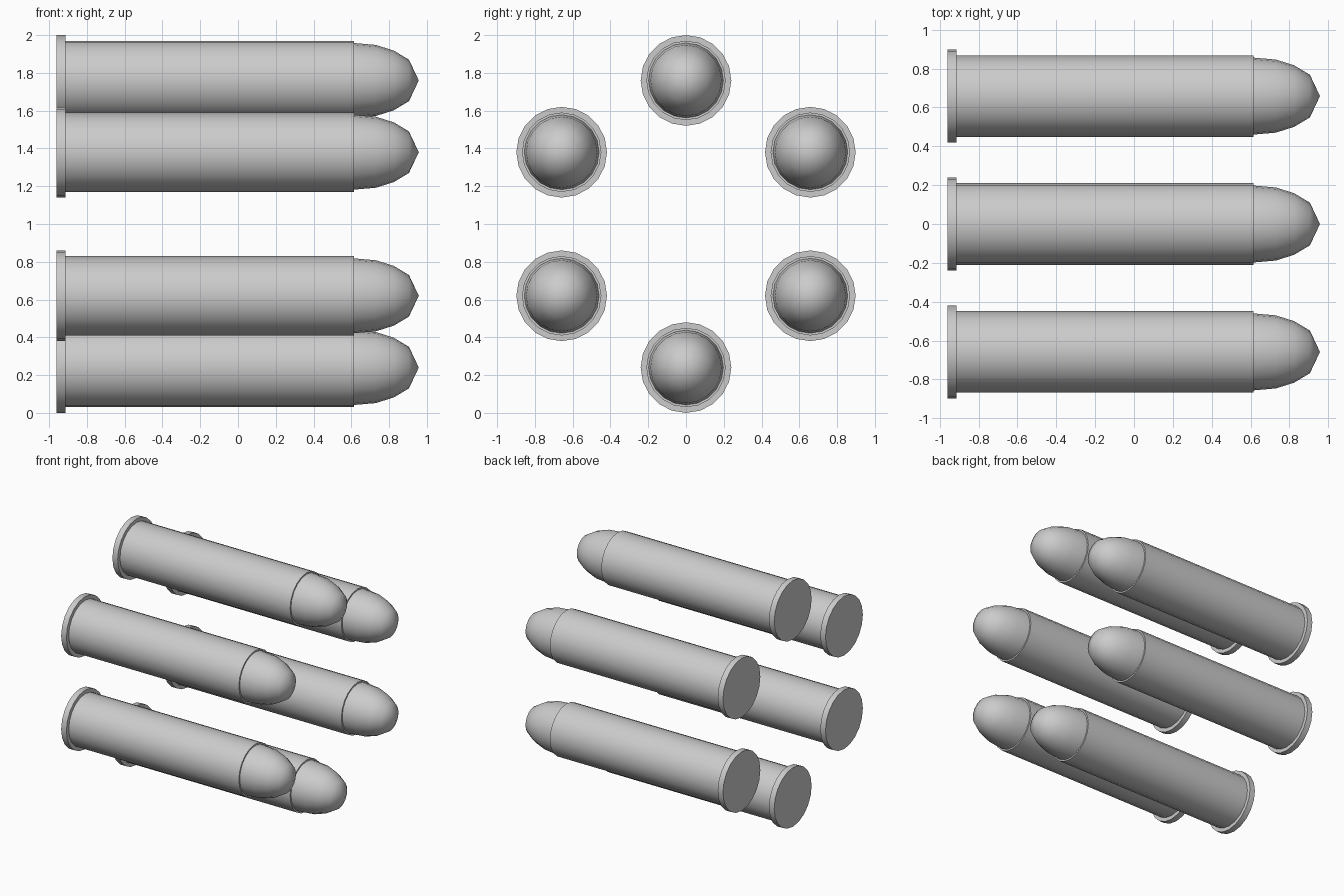
import bpy, bmesh
from math import sin, cos, pi, radians

if "Cube" in bpy.data.objects:
    bpy.data.objects.remove(bpy.data.objects["Cube"])

SIDES = 20
RING = 0.76  # distance of each round from the ring's centre


def lathe(name, profile, cy, cz):
    """Revolve (x, radius) points about an x-direction axis at (cy, cz)."""
    bm = bmesh.new()
    rings = []
    for x, r in profile:
        if r == 0:
            rings.append([bm.verts.new((x, 0, 0))])
        else:
            rings.append([bm.verts.new((x, r * cos(2 * pi * i / SIDES), r * sin(2 * pi * i / SIDES)))
                          for i in range(SIDES)])
    for a, b in zip(rings, rings[1:]):
        for i in range(SIDES):
            j = (i + 1) % SIDES
            if len(b) == 1:
                bm.faces.new((a[i], a[j], b[0]))
            else:
                bm.faces.new((a[i], a[j], b[j], b[i]))
    # flat end caps
    for ring in (rings[0], rings[-1]):
        if len(ring) > 1:
            bm.faces.new(ring)
    bmesh.ops.recalc_face_normals(bm, faces=bm.faces)
    mesh = bpy.data.meshes.new(name)
    bm.to_mesh(mesh)
    bm.free()
    obj = bpy.data.objects.new(name, mesh)
    obj.location = (0, cy, cz)
    bpy.context.collection.objects.link(obj)
    bpy.ops.object.select_all(action='DESELECT')
    obj.select_set(True)
    bpy.context.view_layer.objects.active = obj
    bpy.ops.object.shade_smooth_by_angle(angle=radians(45))
    return obj


# rimmed case and rounded tip profiles
case = [(-0.961, 0.24), (-0.914, 0.24), (-0.914, 0.21), (0.615, 0.21)]
tip = [(0.615, 0.198), (0.73, 0.188), (0.825, 0.158), (0.905, 0.11), (0.957, 0)]

# six rounds in a ring
for k in range(6):
    a = pi / 2 + k * pi / 3
    y, z = RING * cos(a), 1 + RING * sin(a)
    lathe(f"case_{k + 1}", case, y, z)
    lathe(f"tip_{k + 1}", tip, y, z)
